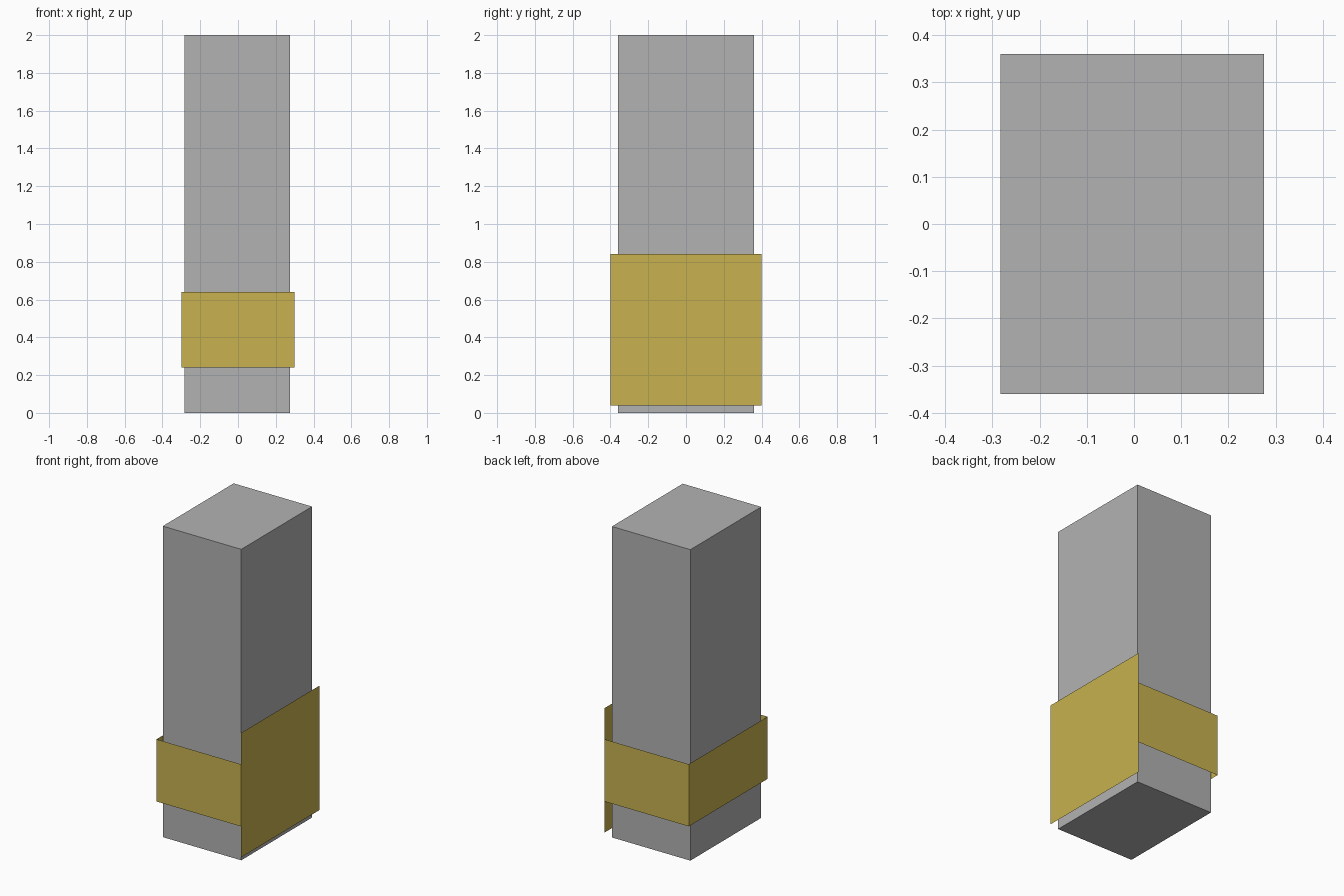
import bpy
import bmesh

cube = bpy.data.objects.get("Cube")
if cube:
    bpy.data.objects.remove(cube, do_unlink=True)


def make_material(name, rgb):
    mat = bpy.data.materials.new(name)
    mat.use_nodes = True
    color = (*rgb, 1.0)
    mat.diffuse_color = color
    bsdf = next(n for n in mat.node_tree.nodes if n.type == 'BSDF_PRINCIPLED')
    bsdf.inputs["Base Color"].default_value = color
    return mat


def add_object(name, bm, mat):
    mesh = bpy.data.meshes.new(name)
    bm.to_mesh(mesh)
    bm.free()
    mesh.materials.append(mat)
    obj = bpy.data.objects.new(name, mesh)
    bpy.context.collection.objects.link(obj)
    return obj


def add_box(name, low, high, mat):
    bm = bmesh.new()
    bmesh.ops.create_cube(bm, size=1)
    for v in bm.verts:
        v.co = [high[i] if v.co[i] > 0 else low[i] for i in range(3)]
    return add_object(name, bm, mat)


def add_panel(name, start, end, bottom, top, mat):
    """Thin upright sheet between two ground points, facing right of travel."""
    bm = bmesh.new()
    corners = [(*start, bottom), (*end, bottom), (*end, top), (*start, top)]
    bm.faces.new([bm.verts.new(c) for c in corners])
    return add_object(name, bm, mat)


gray = make_material("light gray", (0.448, 0.448, 0.448))
gold = make_material("dull gold", (0.578, 0.445, 0.080))

# Tall block, slightly off centre within the wrap
add_box("tower_block", (-0.283, -0.36, 0), (0.275, 0.36, 2), gray)

# Four sheets wrapped around the block; the left one is taller
HX, HY = 0.3, 0.4
ring = [(-HX, -HY), (HX, -HY), (HX, HY), (-HX, HY)]
names = ["front_panel", "left_panel", "back_panel", "right_panel"]
for i, name in enumerate(names):
    half = 0.4 if name == "left_panel" else 0.2
    add_panel(name, ring[i], ring[(i + 1) % 4], 0.44 - half, 0.44 + half, gold)
